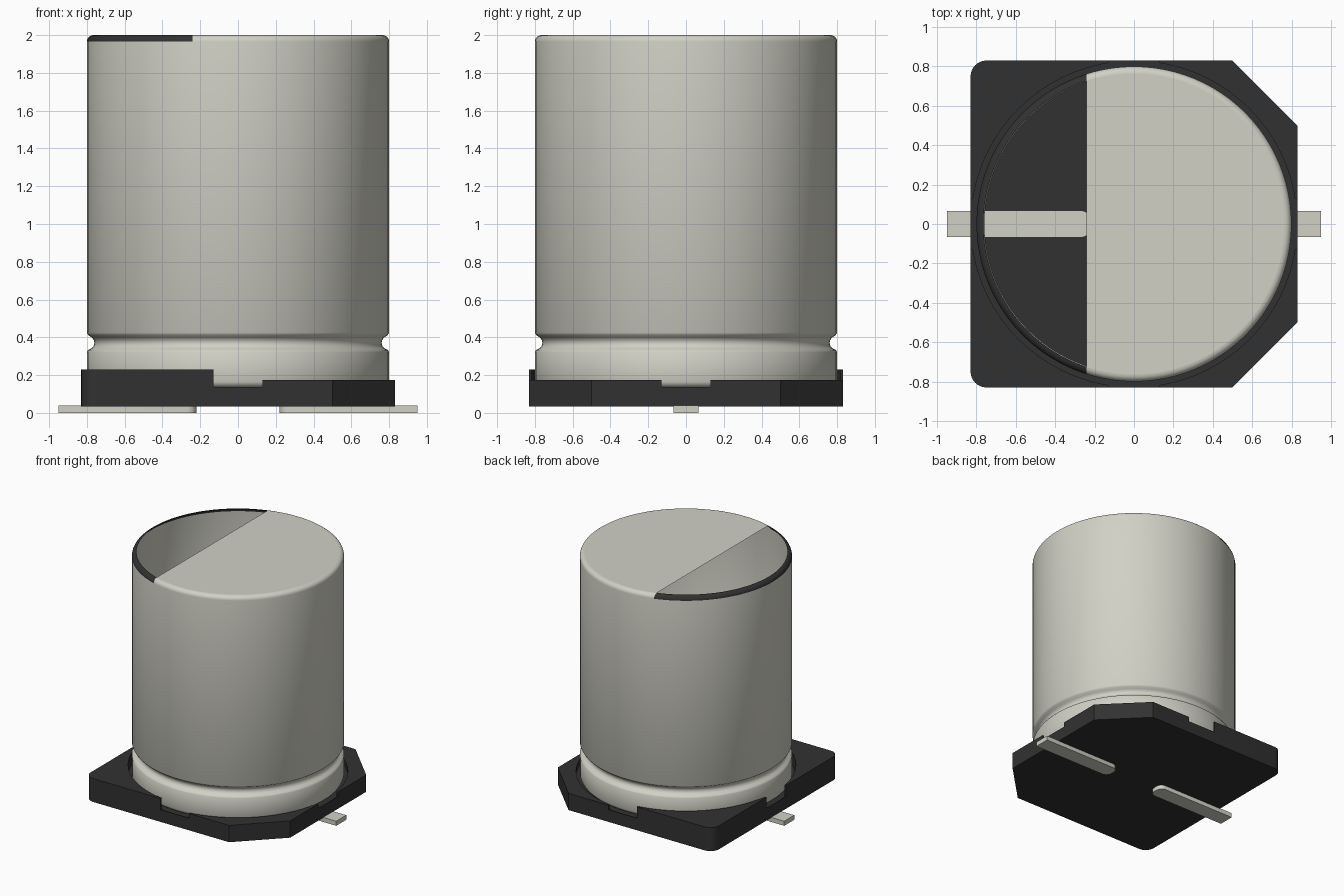
import bpy, bmesh, math
from mathutils import Vector

if "Cube" in bpy.data.objects:
    bpy.data.objects.remove(bpy.data.objects["Cube"], do_unlink=True)

SEG = 96
MARK_X = -0.24     # edge of the polarity mark on the top


def material(name, rgb):
    m = bpy.data.materials.new(name)
    m.use_nodes = True
    m.diffuse_color = (*rgb, 1)
    m.node_tree.nodes["Principled BSDF"].inputs["Base Color"].default_value = (*rgb, 1)
    return m


metal = material("light_metal", (0.64, 0.635, 0.565))
black = material("black_plastic", (0.031, 0.031, 0.031))


def add(name, bm, *mats):
    me = bpy.data.meshes.new(name)
    bmesh.ops.recalc_face_normals(bm, faces=bm.faces)
    bm.to_mesh(me)
    bm.free()
    for m in mats:
        me.materials.append(m)
    ob = bpy.data.objects.new(name, me)
    bpy.context.collection.objects.link(ob)
    return ob


def activate(ob):
    bpy.ops.object.select_all(action='DESELECT')
    ob.select_set(True)
    bpy.context.view_layer.objects.active = ob


def arc(cx, cy, r, a0, a1, n):
    """Points along an arc, angles in degrees."""
    angles = [math.radians(a0 + (a1 - a0) * i / n) for i in range(n + 1)]
    return [(cx + r * math.cos(a), cy + r * math.sin(a)) for a in angles]


def prism(name, outline, z0, z1, *mats):
    bm = bmesh.new()
    f = bm.faces.new([bm.verts.new((x, y, z0)) for x, y in outline])
    top = bmesh.ops.extrude_face_region(bm, geom=[f])["geom"]
    bmesh.ops.translate(bm, vec=(0, 0, z1 - z0),
                        verts=[v for v in top if isinstance(v, bmesh.types.BMVert)])
    return add(name, bm, *mats)


def rect(x0, x1, y0, y1):
    return [(x0, y0), (x1, y0), (x1, y1), (x0, y1)]


def circle(r):
    return arc(0, 0, r, 0, 360, SEG)[:-1]


# Can: lathed shell with a crimped groove and rounded top edge
profile = [(0.765, 0.135), (0.78, 0.138), (0.793, 0.148), (0.8, 0.165), (0.8, 0.322),
           (0.793, 0.333), (0.775, 0.342), (0.764, 0.355), (0.76, 0.371), (0.764, 0.387),
           (0.775, 0.4), (0.793, 0.412), (0.8, 0.425)] + arc(0.765, 1.965, 0.035, 0, 90, 6)
bm = bmesh.new()
rings = []
for r, z in profile:
    rings.append([bm.verts.new((x, y, z)) for x, y in circle(r)])
for low, high in zip(rings, rings[1:]):
    for i in range(SEG):
        j = (i + 1) % SEG
        bm.faces.new((low[i], low[j], high[j], high[i]))
bm.faces.new(rings[-1])

# Split the rounded edge and lid at the mark, then open the lid on that side
upper = [f for f in bm.faces if f.calc_center_median().z > 1.965]
geom = upper + list({e for f in upper for e in f.edges}) + list({v for f in upper for v in f.verts})
bmesh.ops.bisect_plane(bm, geom=geom, plane_co=(MARK_X, 0, 0), plane_no=(1, 0, 0), dist=1e-5)
opening = []
for f in bm.faces:
    c = f.calc_center_median()
    if c.z > 1.965 and c.x < MARK_X:
        f.material_index = 1
        if c.z > 1.9999:
            opening.append(f)
bmesh.ops.delete(bm, geom=opening, context='FACES')
can = add("can", bm, metal, black)
activate(can)
bpy.ops.object.shade_smooth_by_angle(angle=math.radians(40))
for p in can.data.polygons:
    if p.center.z > 1.9999:
        p.use_smooth = False

# Base plate: two rounded corners, two chamfered corners
outline = [(0.83, -0.5), (0.83, 0.5), (0.5, 0.83)]
outline += arc(-0.75, 0.75, 0.08, 90, 180, 8) + arc(-0.75, -0.75, 0.08, 180, 270, 8)
outline += [(0.5, -0.83)]
base = prism("base", outline, 0.035, 0.23, black)

# Cuts: can seat, inner pocket, side notches, lower chamfered corners
cutters = [
    prism("seat_cutter", circle(0.828), 0.13, 0.5),
    prism("pocket_cutter", circle(0.762), 0.0362, 0.4),
    prism("notch_cutter_x", rect(-1, 1, -0.13, 0.13), 0.136, 0.45),
    prism("notch_cutter_y", rect(-0.13, 0.13, -1, 1), 0.136, 0.46),
    prism("low_corner_cutter", rect(0.1, 1.1, -1.1, 1.1), 0.175, 0.48),
]
activate(base)
for cutter in cutters:
    mod = base.modifiers.new("cut", 'BOOLEAN')
    mod.operation = 'DIFFERENCE'
    mod.solver = 'EXACT'
    mod.object = cutter
    bpy.ops.object.modifier_apply(modifier=mod.name)
for cutter in cutters:
    bpy.data.objects.remove(cutter, do_unlink=True)
bpy.ops.object.shade_smooth_by_angle(angle=math.radians(25))

# Flat leads with a rounded inner end
for name, s in (("left_lead", 1), ("right_lead", -1)):
    pts = [(0.95, -0.066), (0.95, 0.066)]
    pts += arc(0.27, 0.016, 0.05, 90, 180, 6) + arc(0.27, -0.016, 0.05, 180, 270, 6)
    lead = prism(name, [(s * x, y) for x, y in pts], 0.0, 0.038, metal)
    activate(lead)
    bpy.ops.object.shade_smooth_by_angle(angle=math.radians(30))
